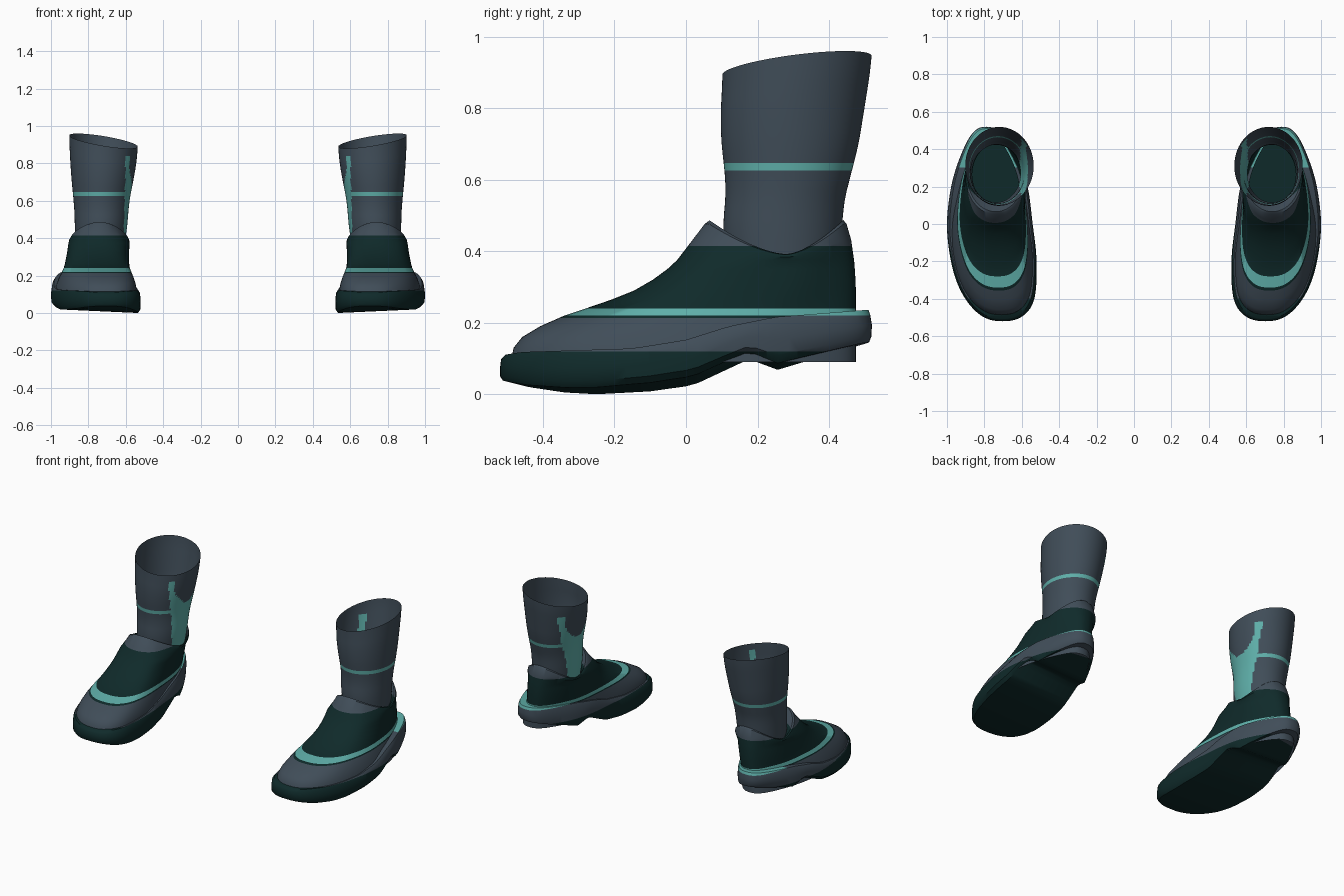
import bpy, bmesh, math

if "Cube" in bpy.data.objects:
    bpy.data.objects.remove(bpy.data.objects["Cube"])

N = 96  # points per ring


def material(name, rgb):
    m = bpy.data.materials.new(name)
    m.diffuse_color = (*rgb, 1)
    m.use_nodes = True
    m.node_tree.nodes["Principled BSDF"].inputs["Base Color"].default_value = m.diffuse_color
    return m


MATS = [material("slate grey", (0.051, 0.074, 0.098)),
        material("dark green", (0.0048, 0.023, 0.023)),
        material("teal", (0.114, 0.43, 0.40))]
GREY, GREEN, TEAL = 0, 1, 2


def lerp(table, t):
    """Linear lookup; each row is a key followed by values."""
    if t <= table[0][0]:
        return table[0][1:]
    for a, b in zip(table, table[1:]):
        if t <= b[0]:
            f = (t - a[0]) / (b[0] - a[0])
            return [p + (q - p) * f for p, q in zip(a[1:], b[1:])]
    return table[-1][1:]


def smooth_lerp(table, t):
    """Average nearby lookups to round off the corners of a table."""
    vals = [lerp(table, t + d) for d in (-.06, -.03, 0, .03, .06)]
    return [sum(c) / 5 for c in zip(*vals)]


# Footprint: y, centre x, half width
FOOT = [(-.52, .70, .27), (-.45, .705, .27), (-.35, .728, .257), (-.25, .743, .247),
        (0, .772, .228), (.25, .772, .215), (.45, .785, .175), (.52, .79, .165)]


def foot_ring(yf, yb, xl, xr):
    """Foot-shaped outline fitted into a box."""
    pts = []
    for i in range(N):
        a = 2 * math.pi * i / N
        s, side = -math.cos(a), math.sin(a)
        y = yf + (yb - yf) * (s + 1) / 2
        c = smooth_lerp(FOOT, y)[0]
        w = smooth_lerp(FOOT, s * .52)[1]
        pts.append((c + w * math.copysign(abs(side) ** .8, side), y))
    lo, hi = min(p[0] for p in pts), max(p[0] for p in pts)
    return [(xl + (x - lo) / (hi - lo) * (xr - xl), y) for x, y in pts]


def oval_ring(yf, yb, xl, xr):
    return [((xl + xr) / 2 + (xr - xl) / 2 * math.sin(2 * math.pi * i / N),
             (yf + yb) / 2 - (yb - yf) / 2 * math.cos(2 * math.pi * i / N)) for i in range(N)]


def build(name, rings, colour, cuts=(), cap_first=False, cap_last=False):
    """Loft rings, cut at colour heights, colour by rule and mirror to a pair."""
    bm = bmesh.new()
    loops = [[bm.verts.new(p) for p in r] for r in rings]
    for a, b in zip(loops, loops[1:]):
        for i in range(N):
            j = (i + 1) % N
            bm.faces.new((a[i], a[j], b[j], b[i]))
    for use, r in ((cap_first, loops[0]), (cap_last, loops[-1])):
        if use:
            bm.faces.new((r[0], r[1], r[-1]))
            for i in range(1, N // 2 - 1):
                bm.faces.new((r[i], r[i + 1], r[N - i - 1], r[N - i]))
            h = N // 2
            bm.faces.new((r[h - 1], r[h], r[h + 1]))
    for z in cuts:
        bmesh.ops.bisect_plane(bm, geom=bm.verts[:] + bm.edges[:] + bm.faces[:],
                               plane_co=(0, 0, z), plane_no=(0, 0, 1))
    bmesh.ops.recalc_face_normals(bm, faces=bm.faces)
    for f in bm.faces:
        f.material_index = colour(f.calc_center_median())
    me = bpy.data.meshes.new(name)
    bm.to_mesh(me)
    bm.free()
    for m in MATS:
        me.materials.append(m)
    ob = bpy.data.objects.new(name, me)
    bpy.context.collection.objects.link(ob)
    bpy.ops.object.select_all(action='DESELECT')
    ob.select_set(True)
    bpy.context.view_layer.objects.active = ob
    bpy.ops.object.shade_smooth_by_angle(angle=math.radians(40))
    ob.modifiers.new("pair", 'MIRROR').use_mirror_merge = False
    return ob


# Sole: arched underside and rising heel wedge
BOTTOM = [(-.52, .04), (-.44, .02), (-.34, .005), (-.25, 0), (-.1, .008), (.02, .025), (.17, .095),
          (.2, .09), (.255, .068), (.52, .147)]
TOP = [(-.52, .108), (-.46, .118), (-.15, .128), (0, .152), (.12, .19), (.25, .216), (.52, .237)]


def sole_ring(box, f):
    out = []
    for x, y in foot_ring(*box):
        zb = lerp(BOTTOM, y)[0] + .03 * max(0, (x - .75) / .25) ** 2
        out.append((x, y, zb + (lerp(TOP, y)[0] - zb) * f))
    return out


def sole_colour(c):
    if c.z > .22 and c.y > .15:
        return TEAL
    return GREY if c.z > .12 else GREEN


build("sole", [sole_ring((-.512, .512, .535, .98), 0),
               sole_ring((-.52, .518, .522, .998), .15),
               sole_ring((-.52, .52, .52, 1.0), .5),
               sole_ring((-.517, .515, .524, .995), .85),
               sole_ring((-.505, .51, .535, .985), 1)],
      sole_colour, (.12, .22), True, True)

# Shoe upper: z, front y, back y, inner x, outer x
UPPER = [(.09, -.49, .475, .54, .985), (.13, -.482, .475, .542, .978), (.16, -.458, .475, .548, .968),
         (.19, -.408, .475, .558, .957), (.22, -.34, .475, .57, .942), (.24, -.28, .475, .578, .932),
         (.265, -.207, .475, .582, .925), (.29, -.145, .475, .583, .92), (.32, -.093, .474, .583, .914),
         (.35, -.052, .472, .581, .91), (.375, -.025, .47, .58, .906)]
rings = [[(x, y, z) for x, y in foot_ring(*box)] for z, *box in UPPER]


def collar_z(y):
    u = (y - .28) / (.215 if y < .28 else .16)
    return .392 + .095 * min(1, abs(u)) ** 1.6


for f, drop, box in ((.5, 0, (.018, .462, .581, .904)), (.9, 0, (.052, .449, .585, .899)),
                     (1, 0, (.066, .44, .59, .89)), (1, .03, (.105, .425, .605, .865))):
    rings.append([(x, y, .375 + (collar_z(y) - .375) * f - drop) for x, y in oval_ring(*box)])


def upper_colour(c):
    if c.z > .415 or c.z < .213:
        return GREY
    return TEAL if .22 < c.z < .24 else GREEN


build("shoe_upper", rings, upper_colour, (.213, .22, .24, .415))

# Insole inside the shoe
build("insole", [[(x, y, z) for x, y in foot_ring(-.24, .465, .6, .91)] for z in (.238, .243)],
      lambda c: GREEN, (), True, True)

# Shaft: height, front y, back y, inner x, outer x, with a slanted rim
SHAFT = [(.36, .12, .42, .61, .868), (.45, .097, .438, .592, .873), (.52, .11, .437, .588, .873),
         (.57, .114, .446, .585, .875), (.65, .105, .475, .573, .885), (.76, .095, .495, .552, .895),
         (.85, .099, .51, .54, .9), (.92, .103, .522, .535, .903)]
rings = []
for k in range(41):
    t = k / 40
    ring = []
    for i, (x, y) in enumerate(oval_ring(*smooth_lerp(SHAFT, .36 + .56 * t))):
        a = 2 * math.pi * i / N
        slant = -.026 * math.cos(a) + .03 * math.sin(a)
        ring.append((x, y, .36 + .56 * t + slant * max(0, t - .4) / .6))
    rings.append(ring)


def shaft_colour(c):
    if .625 < c.z < .647:
        return TEAL
    # forked patch on the inner side: two prongs joined below a rounded valley
    _yf, _yb, xl, xr = lerp(SHAFT, c.z)
    rx, ry = (xr - xl) / 2, (_yb - _yf) / 2
    phi = abs(math.degrees(math.atan2((c.y - (_yf + _yb) / 2) / ry, ((xl + xr) / 2 - c.x) / rx)))
    limit = 25 + (c.z - .42) * 58
    top = .84 if phi > 35 else .67 + .1 * (phi / 35) ** 2
    return TEAL if phi < limit and c.z < top else GREY


build("shaft", rings, shaft_colour, (.625, .647, .84))
